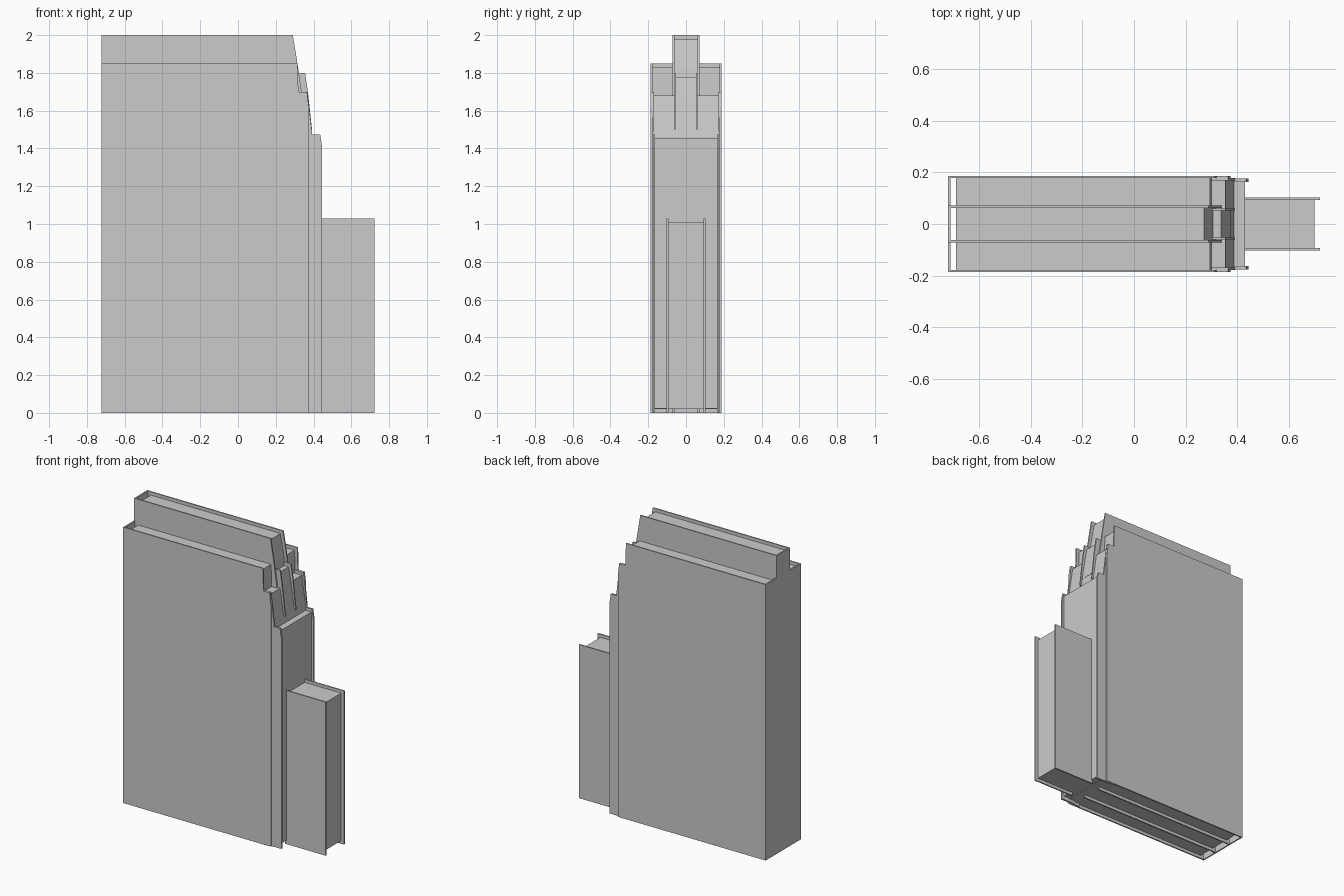
import bpy, bmesh

if "Cube" in bpy.data.objects:
    bpy.data.objects.remove(bpy.data.objects["Cube"])


def sweep(bm, pts, y0, y1, caps):
    """Sweep an xz outline between two y positions, optionally capped."""
    a = [bm.verts.new((x, y0, z)) for x, z in pts]
    b = [bm.verts.new((x, y1, z)) for x, z in pts]
    n = len(pts)
    faces = [bm.faces.new((a[i], a[(i + 1) % n], b[(i + 1) % n], b[i])) for i in range(n)]
    if caps:
        faces += [bm.faces.new(a), bm.faces.new(b[::-1])]
    bmesh.ops.recalc_face_normals(bm, faces=faces)


def part(name, pts, y0, y1, caps=True):
    """Half of a part on the -y side, mirrored to +y."""
    bm = bmesh.new()
    sweep(bm, pts, y0, y1, caps)
    me = bpy.data.meshes.new(name)
    bm.to_mesh(me)
    bm.free()
    ob = bpy.data.objects.new(name, me)
    bpy.context.collection.objects.link(ob)
    m = ob.modifiers.new("Mirror", 'MIRROR')
    m.use_axis = (False, True, False)
    m.use_mirror_merge = False
    return ob


def rect(x0, x1, z0, z1):
    return [(x0, z0), (x1, z0), (x1, z1), (x0, z1)]


L = -0.722   # flat west end
T = 0.009    # thickness of the facade sheets

# Facade sheets, each standing proud of the core behind it
part("main_facade",
     [(L, 0), (0.375, 0), (0.375, 1.62), (0.365, 1.70), (0.32, 1.70),
      (0.315, 1.85), (L, 1.85)], -0.187, -0.187 + T)
part("crown_facade",
     [(L, 0), (0.345, 0), (0.345, 1.64), (0.318, 1.83), (0.29, 2.0), (L, 2.0)],
     -0.071, -0.071 + T)
part("crown_step_facade",
     [(0.28, 1.5), (0.392, 1.5), (0.37, 1.70), (0.355, 1.80), (0.28, 1.80)],
     -0.061, -0.061 + T)
part("shoulder_facade",
     [(0.30, 0), (0.392, 0), (0.392, 1.49), (0.367, 1.70), (0.30, 1.70)],
     -0.178, -0.178 + T)
part("lower_step_facade",
     [(0.34, 0), (0.445, 0), (0.445, 1.41), (0.435, 1.475), (0.34, 1.475)],
     -0.176, -0.176 + T + 0.004)
part("annex_facade", rect(0.42, 0.722, 0, 1.03), -0.102, -0.102 + T)

# Recessed cores: roofs, end walls and floors
part("main_core",
     [(-0.69, 0.02), (0.388, 0.02), (0.388, 1.46), (0.355, 1.68), (0.30, 1.68),
      (0.295, 1.828), (-0.69, 1.828)], -0.178, 0, False)
part("crown_core",
     [(-0.69, 1.7), (0.322, 1.66), (0.298, 1.83), (0.272, 1.978), (-0.69, 1.978)],
     -0.062, 0, False)
part("crown_step_core",
     [(0.28, 1.55), (0.376, 1.55), (0.352, 1.70), (0.338, 1.775), (0.28, 1.775)],
     -0.052, 0, False)
part("lower_step_core", rect(0.36, 0.43, 0.024, 1.455), -0.167, 0, False)
part("annex_core", rect(0.43, 0.70, 0.02, 1.01), -0.093, 0, False)

# Flat west end wall, with the narrow crown piece above
part("end_wall", rect(L, L + T, 0, 1.85), -0.178, 0)
part("crown_end_wall", rect(L, L + T, 1.85, 2.0), -0.062, 0)
